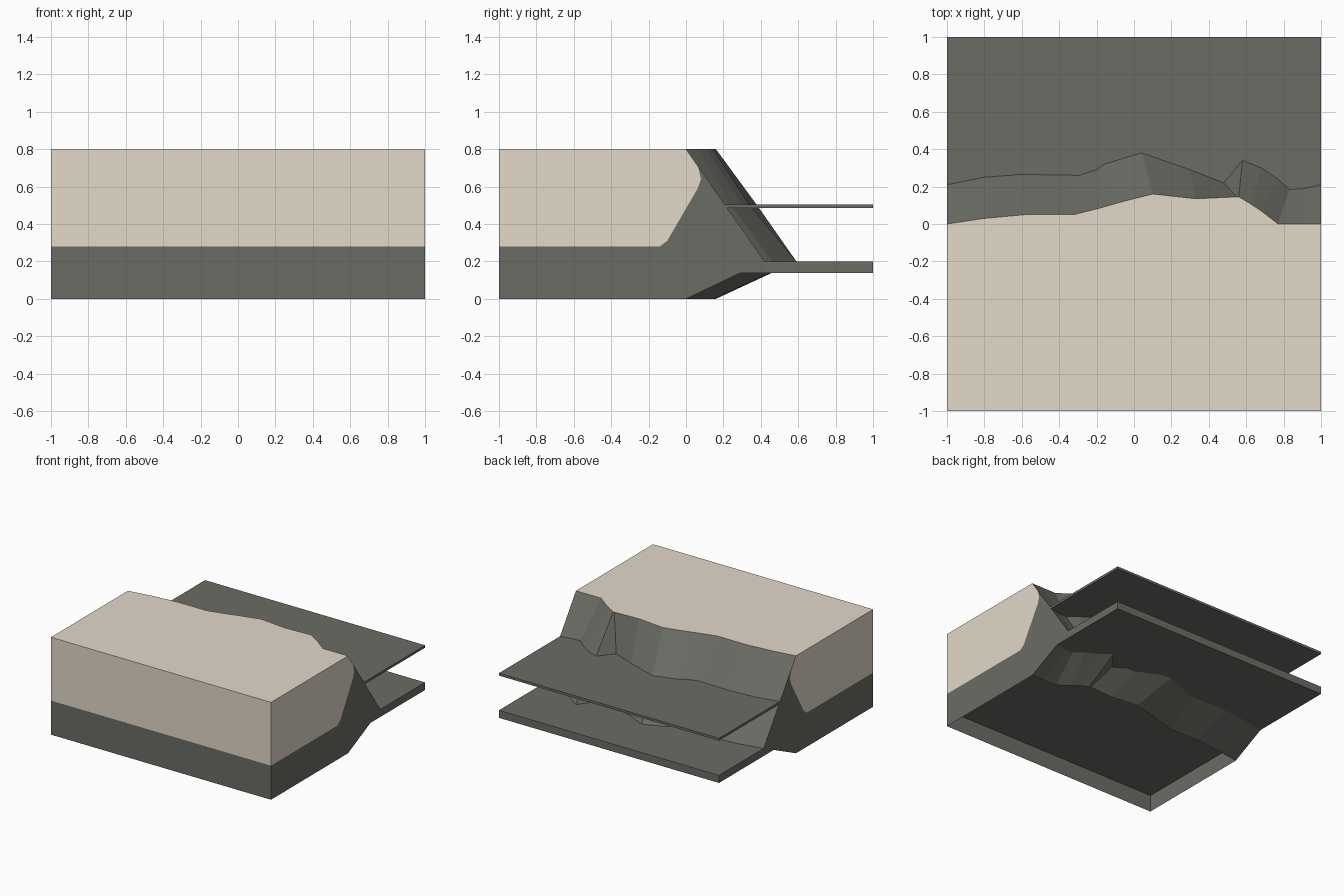
import bpy, bmesh

if "Cube" in bpy.data.objects:
    bpy.data.objects.remove(bpy.data.objects["Cube"])


def material(name, rgb):
    m = bpy.data.materials.new(name)
    m.diffuse_color = (*rgb, 1)
    m.use_nodes = True
    m.node_tree.nodes["Principled BSDF"].inputs["Base Color"].default_value = m.diffuse_color
    return m


sand = material("pale_sand", (0.77, 0.69, 0.585))
rock = material("dark_rock", (0.148, 0.151, 0.13))

# cliff columns: x, y at the rim (z 0.8), the ledge (z 0.5) and the foot (z 0.2)
COLUMNS = [
    ((-1, 0), (-1, .21), (-1, .42)),
    ((-.8, .03), (-.8, .25), (-.8, .46)),
    ((-.58, .05), (-.6, .265), (-.6, .48)),
    ((-.32, .05), (-.29, .26), (-.28, .47)),
    ((-.2, .08), (-.2, .29), (-.22, .49)),
    ((-.06, .12), (-.16, .32), (-.19, .52)),
    ((.1, .16), (.04, .38), (-.01, .59)),
    ((.33, .135), (.3, .29), (.28, .46)),
    ((.55, .145), (.48, .22), (.43, .37)),
    ((.56, .145), (.58, .34), (.59, .59)),
    ((.62, .11), (.68, .3), (.7, .51)),
    ((.68, .07), (.77, .24), (.8, .46)),
    ((.77, 0), (.83, .185), (.86, .4)),
    ((.9, 0), (.9, .188), (.9, .4)),
    ((1, 0), (1, .21), (1, .42)),
]


def finish(name, bm, mats):
    bmesh.ops.remove_doubles(bm, verts=bm.verts, dist=1e-5)
    bmesh.ops.recalc_face_normals(bm, faces=bm.faces)
    me = bpy.data.meshes.new(name)
    bm.to_mesh(me)
    bm.free()
    for m in mats:
        me.materials.append(m)
    ob = bpy.data.objects.new(name, me)
    bpy.context.collection.objects.link(ob)
    return ob


def loft(bm, rings, colours):
    """Join neighbouring rings; colours gives one material per strip."""
    rows = [[bm.verts.new(p) for p in r] for r in rings]
    for a, b in zip(rows, rows[1:]):
        for i, colour in enumerate(colours):
            j = (i + 1) % len(a)
            f = bm.faces.new((a[i], a[j], b[j], b[i]))
            f.material_index = colour
    return rows


# shore block: sand over rock with a cliff and undercut, open underneath
bm = bmesh.new()
rings = [[(xt, -1, 0), (xt, -1, .28), (xt, -1, .8), (xt, yt, .8),
          (xm, ym, .5), (xb, yb, .2), (xt, yt, 0)]
         for (xt, yt), (xm, ym), (xb, yb) in COLUMNS]
loft(bm, rings, [1, 0, 0, 1, 1, 1])

# end walls, split along the sand boundary
BOUNDARY = [(-1, .28), (-.14, .28), (-.1, .31), (.065, .595), (.08, .64), (.065, .707)]
SAND_END = BOUNDARY + [(0, .8), (-1, .8)]
ROCK_END = [(-1, 0)] + BOUNDARY + [(.21, .5), (.42, .2), (0, 0)]
for x in (-1, 1):
    for index, outline in enumerate((SAND_END, ROCK_END)):
        f = bm.faces.new([bm.verts.new((x, y, z)) for y, z in outline])
        f.material_index = index
finish("shore_block", bm, (sand, rock))

# sea bed slab running under the whole tile, closing the recess below
bm = bmesh.new()
bmesh.ops.create_cube(bm, size=2)
for v in bm.verts:
    v.co.z = .2 if v.co.z > 0 else .138
    v.co.y = 1 if v.co.y > 0 else -.999
finish("sea_bed", bm, (rock,))

# thin water sheet whose inner edge follows the cliff
bm = bmesh.new()
rings = [[(xm, ym, .505), (xm, 1, .505), (xm, 1, .485), (xm, ym, .485)]
         for _, (xm, ym), _ in COLUMNS]
rows = loft(bm, rings, [0, 0, 0, 0])
bm.faces.new(rows[0])
bm.faces.new(rows[-1])
finish("water_sheet", bm, (rock,))
